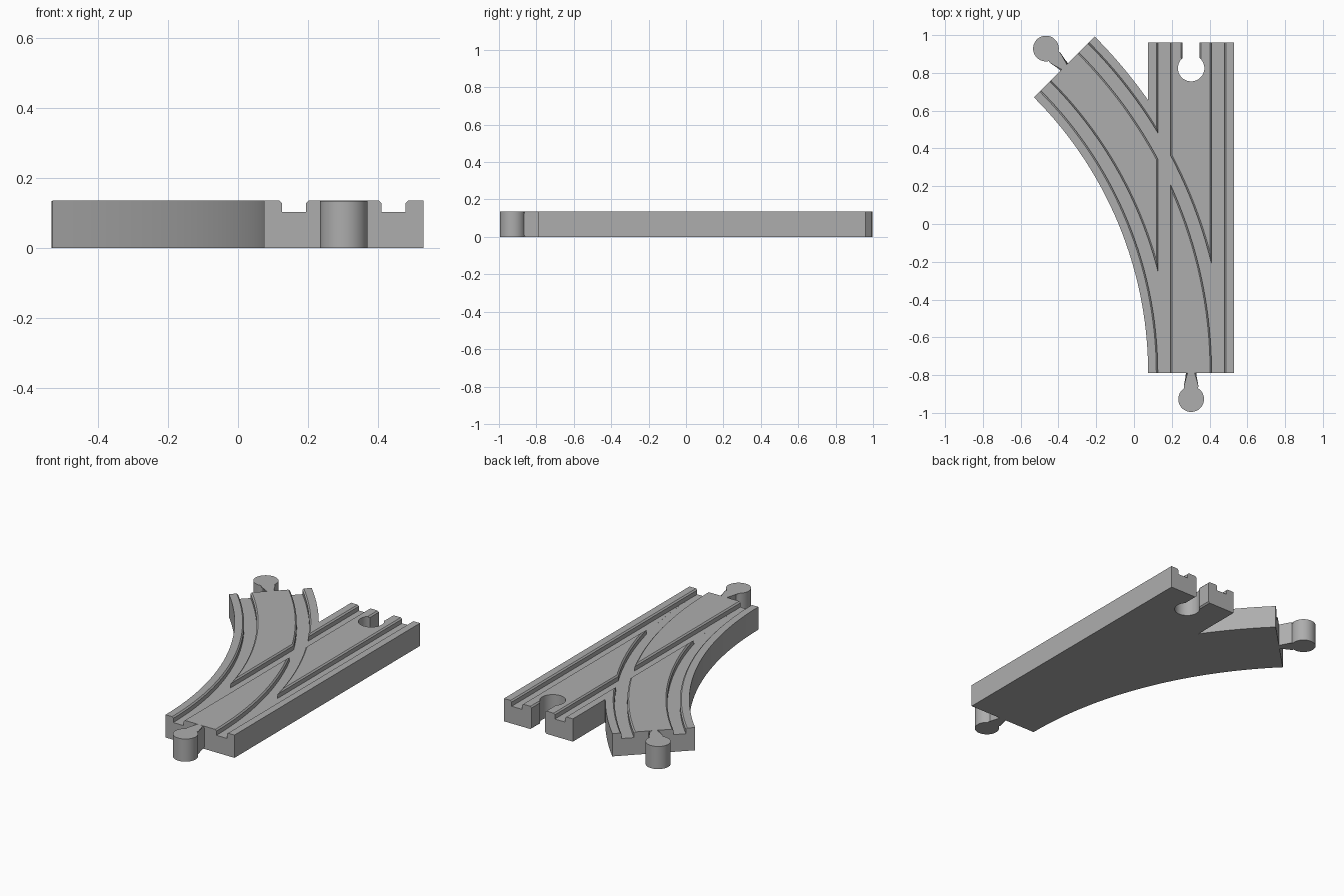
import bpy, bmesh
from math import sin, cos, asin, sqrt, radians, pi

old = bpy.data.objects.get("Cube")
if old:
    bpy.data.objects.remove(old, do_unlink=True)

# Main dimensions
X0, X1, Y0, Y1 = 0.075, 0.53, -0.79, 0.96
MID = (X0 + X1) / 2
WIDTH = X1 - X0
HEIGHT = 0.136
R_IN = 2.066
R_OUT = R_IN + WIDTH
ARC_X = X0 - R_IN          # centre of the curved branch
SWEEP = 45
GROOVES = (0.085, 0.37)    # groove centre lines from the inner edge

grey = bpy.data.materials.new("grey plastic")
grey.use_nodes = True
colour = (0.42, 0.42, 0.42, 1)
grey.diffuse_color = colour
grey.node_tree.nodes["Principled BSDF"].inputs["Base Color"].default_value = colour


def make_object(name, bm):
    bmesh.ops.recalc_face_normals(bm, faces=bm.faces[:])
    mesh = bpy.data.meshes.new(name)
    bm.to_mesh(mesh)
    bm.free()
    mesh.materials.append(grey)
    obj = bpy.data.objects.new(name, mesh)
    bpy.context.collection.objects.link(obj)
    return obj


def activate(obj):
    bpy.ops.object.select_all(action='DESELECT')
    obj.select_set(True)
    bpy.context.view_layer.objects.active = obj


def arc_point(radius, degrees):
    a = radians(degrees)
    return (ARC_X + radius * cos(a), Y0 + radius * sin(a))


def keyhole(distance, radius, half_neck, base=0.0, steps=40):
    """Neck and round head pointing along +v."""
    a = asin(half_neck / radius)
    start, end = -pi / 2 + a, 1.5 * pi - a
    pts = [(half_neck, base)]
    for i in range(steps + 1):
        t = start + (end - start) * i / steps
        pts.append((radius * cos(t), distance + radius * sin(t)))
    return pts + [(-half_neck, base)]


def extrude_outline(pts, z0, z1, bevel, first, last, segments):
    """Extrude an outline; bevel rims between outline points first and last."""
    bm = bmesh.new()
    low = [bm.verts.new((x, y, z0)) for x, y in pts]
    high = [bm.verts.new((x, y, z1)) for x, y in pts]
    bm.faces.new(low[::-1])
    bm.faces.new(high)
    n = len(pts)
    for i in range(n):
        j = (i + 1) % n
        bm.faces.new((low[i], low[j], high[j], high[i]))
    rims = [bm.edges.get((ring[i], ring[i + 1]))
            for ring in (low, high) for i in range(first, last)]
    bmesh.ops.bevel(bm, geom=rims, offset=bevel, offset_type='OFFSET',
                    segments=segments, profile=0.5, affect='EDGES')
    return bm


def groove_cutter(name, frames, depth):
    """Sweep the chamfered groove section through (origin, lateral) frames."""
    floor, lip, top = HEIGHT - depth, HEIGHT - 0.008, HEIGHT + 0.03
    section = [(-0.034, floor), (0.034, floor), (0.034, lip), (0.042, HEIGHT),
               (0.042, top), (-0.042, top), (-0.042, HEIGHT), (-0.034, lip)]
    bm = bmesh.new()
    rings = [[bm.verts.new((ox + s * lx, oy + s * ly, z)) for s, z in section]
             for (ox, oy), (lx, ly) in frames]
    for a, b in zip(rings, rings[1:]):
        for i in range(len(section)):
            j = (i + 1) % len(section)
            bm.faces.new((a[i], a[j], b[j], b[i]))
    bm.faces.new(rings[0])
    bm.faces.new(rings[-1])
    cutter = make_object(name, bm)
    cutter.hide_render = True
    return cutter


# Forked track body with the socket in its straight end
socket = [(MID - u, Y1 - v) for u, v in keyhole(0.135, 0.07, 0.045)][::-1]
notch = math_angle = asin(sqrt(R_OUT ** 2 - R_IN ** 2) / R_OUT) * 180 / pi
outline = [(X0, Y0), (X1, Y0), (X1, Y1)]
first = len(outline)
outline += socket
last = len(outline) - 1
outline.append((X0, Y1))
outline += [arc_point(R_OUT, notch + (SWEEP - notch) * i / 10) for i in range(11)]
outline += [arc_point(R_IN, SWEEP * (1 - i / 30)) for i in range(30)]
body = extrude_outline(outline, 0, HEIGHT, 0.008, first, last, 1)
track = make_object("track_body", body)

# Wheel grooves along both routes
cutters = []
for k, offset in enumerate(GROOVES):
    straight = [((X0 + offset, y), (1, 0)) for y in (Y0 - 0.2, Y1 + 0.2)]
    cutters.append(groove_cutter("straight_groove_cutter", straight, 0.033))
    curve = []
    for i in range(-2, 33):
        d = i * 1.5
        curve.append((arc_point(R_IN + offset, d), (cos(radians(d)), sin(radians(d)))))
    cutters.append(groove_cutter("curved_groove_cutter", curve, 0.0333))

activate(track)
for cutter in cutters:
    mod = track.modifiers.new("groove", 'BOOLEAN')
    mod.operation = 'DIFFERENCE'
    mod.solver = 'MANIFOLD'
    mod.object = cutter
    bpy.ops.object.modifier_apply(modifier=mod.name)
for cutter in cutters:
    bpy.data.objects.remove(cutter, do_unlink=True)

# Connector pegs at the straight start and the end of the branch
ends = [("front_peg", (MID, Y0), pi),
        ("branch_peg", arc_point(R_IN + WIDTH / 2, SWEEP), radians(SWEEP))]
pegs = []
for name, (px, py), turn in ends:
    c, s = cos(turn), sin(turn)
    pts = [(px + u * c - v * s, py + u * s + v * c)
           for u, v in keyhole(0.137, 0.068, 0.028, base=-0.005)]
    bm = extrude_outline(pts, 0.0005, HEIGHT - 0.0005, 0.011, 0, len(pts) - 1, 2)
    pegs.append(make_object(name, bm))

for obj in [track] + pegs:
    activate(obj)
    bpy.ops.object.shade_smooth_by_angle(angle=radians(30))
